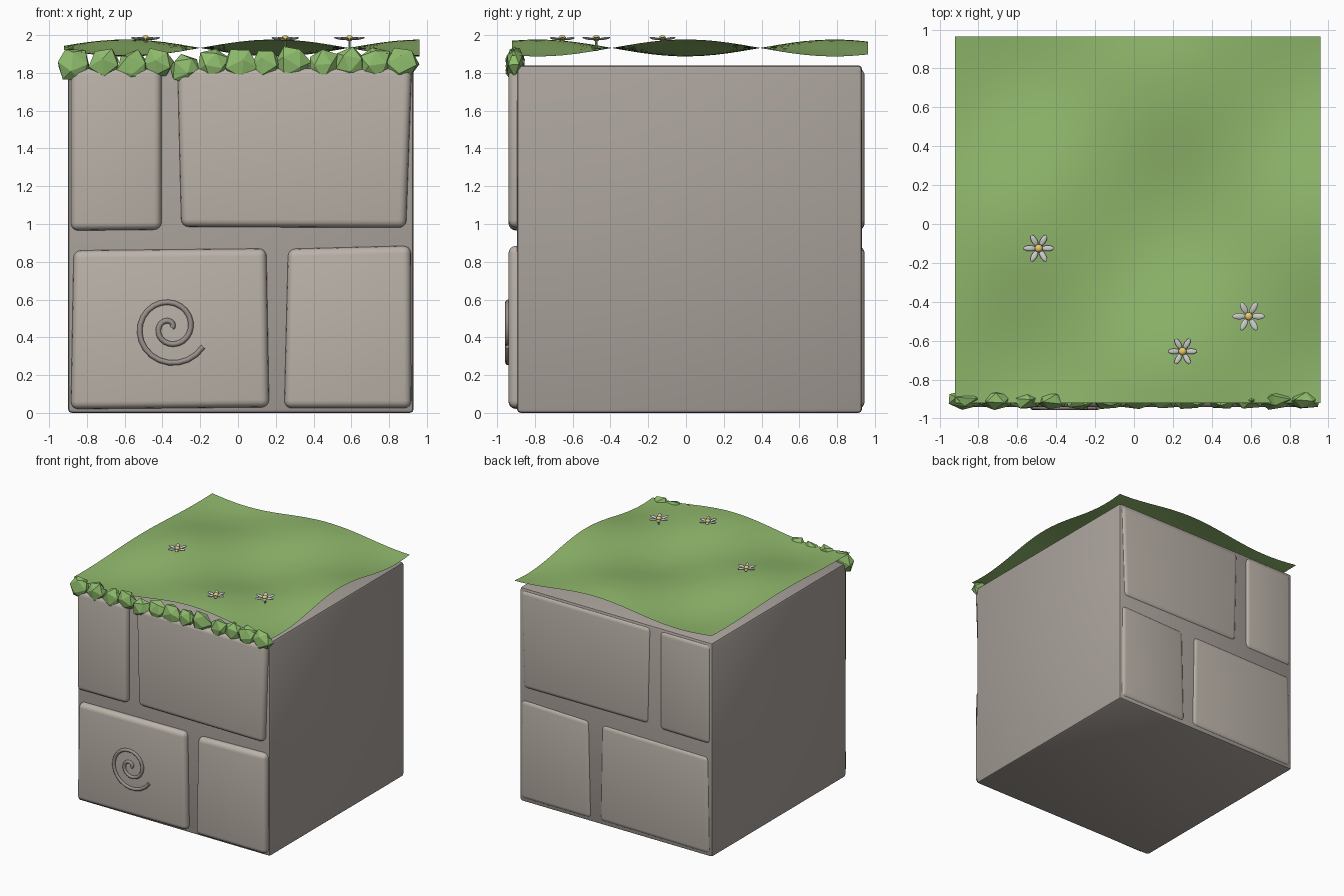
import bpy, bmesh, math, random
from mathutils import Matrix, Vector

if "Cube" in bpy.data.objects:
    bpy.data.objects.remove(bpy.data.objects["Cube"])

random.seed(4)


def material(name, rgb):
    m = bpy.data.materials.new(name)
    m.diffuse_color = (*rgb, 1)
    m.use_nodes = True
    m.node_tree.nodes["Principled BSDF"].inputs["Base Color"].default_value = m.diffuse_color
    return m


MORTAR = material("mortar", (0.40, 0.36, 0.33))
STONE = material("stone", (0.50, 0.45, 0.40))
CARVING = material("carving", (0.32, 0.28, 0.26))
GRASS = material("grass", (0.28, 0.48, 0.15))
LEAF = material("leaf", (0.27, 0.50, 0.15))
WHITE = material("petal_white", (0.85, 0.85, 0.87))
YELLOW = material("pollen_yellow", (0.80, 0.60, 0.15))


def make(name, bm, mat):
    bmesh.ops.recalc_face_normals(bm, faces=bm.faces)
    me = bpy.data.meshes.new(name)
    bm.to_mesh(me)
    bm.free()
    ob = bpy.data.objects.new(name, me)
    bpy.context.collection.objects.link(ob)
    me.materials.append(mat)
    return ob


def smooth(ob, angle=40):
    bpy.ops.object.select_all(action='DESELECT')
    ob.select_set(True)
    bpy.context.view_layer.objects.active = ob
    bpy.ops.object.shade_smooth_by_angle(angle=math.radians(angle))


def block(name, outline, y0, y1, bevel, segs, mat):
    """Prism with an (x, z) outline running from y0 to y1, edges rounded."""
    bm = bmesh.new()
    face = bm.faces.new([bm.verts.new((x, y0, z)) for x, z in outline])
    ext = bmesh.ops.extrude_face_region(bm, geom=[face], use_keep_orig=True)
    for v in ext["geom"]:
        if isinstance(v, bmesh.types.BMVert):
            v.co.y = y1
    bmesh.ops.recalc_face_normals(bm, faces=bm.faces)
    bmesh.ops.bevel(bm, geom=bm.edges[:], offset=bevel, segments=segs,
                    profile=0.5, affect='EDGES')
    smooth(make(name, bm, mat))


# Core cube and the four stones that show on front and back
block("mortar_core", [(-0.90, 0), (0.93, 0), (0.93, 1.84), (-0.90, 1.84)],
      -0.895, 0.932, 0.02, 2, MORTAR)
STONES = {
    "stone_top_left": [(-0.885, 0.965), (-0.405, 0.97), (-0.405, 1.825), (-0.885, 1.825)],
    "stone_top_right": [(-0.30, 0.985), (0.89, 0.98), (0.92, 1.825), (-0.32, 1.825)],
    "stone_bottom_left": [(-0.885, 0.02), (0.165, 0.03), (0.15, 0.87), (-0.87, 0.86)],
    "stone_bottom_right": [(0.245, 0.025), (0.918, 0.025), (0.915, 0.885), (0.265, 0.868)],
}
for name, outline in STONES.items():
    block(name, outline, -0.94, 0.946, 0.04, 4, STONE)

# Raised spiral on the lower left stone
cu = bpy.data.curves.new("spiral_carving", 'CURVE')
cu.dimensions = '3D'
cu.bevel_depth = 0.014
cu.bevel_resolution = 2
cu.use_fill_caps = True
sp = cu.splines.new('POLY')
N = 44
sp.points.add(N)
for i, p in enumerate(sp.points):
    k = -1 + 7.67 * i / N
    a, r = math.pi / 2 * (k + 1), 0.035 + 0.025 * k
    p.co = (-0.36 + r * math.cos(a), -0.943, 0.45 + r * math.sin(a), 1)
spiral = bpy.data.objects.new("spiral_carving", cu)
bpy.context.collection.objects.link(spiral)
cu.materials.append(CARVING)


# Wavy grass sheet
def grass_z(x, y):
    return 1.932 - 0.045 * math.sin(4 * x + 0.8) * math.cos(4 * y)


bm = bmesh.new()
bmesh.ops.create_grid(bm, x_segments=28, y_segments=28, size=1)
for v in bm.verts:
    v.co.x = 0.02 + 0.94 * v.co.x
    v.co.y = 0.022 + 0.942 * v.co.y
    v.co.z = grass_z(v.co.x, v.co.y)
grass = make("grass_sheet", bm, GRASS)
if grass.data.polygons[0].normal.z < 0:
    grass.data.flip_normals()
smooth(grass)

# Faceted leaf clumps hanging along the front edge: (x, z, radius)
CLUMPS = [(-0.87, 1.84, 0.10), (-0.71, 1.85, 0.085), (-0.56, 1.83, 0.09),
          (-0.42, 1.85, 0.085), (-0.28, 1.82, 0.085), (-0.13, 1.845, 0.085),
          (0.01, 1.845, 0.095), (0.15, 1.85, 0.085), (0.285, 1.855, 0.095),
          (0.45, 1.845, 0.085), (0.59, 1.85, 0.085), (0.73, 1.85, 0.09),
          (0.87, 1.85, 0.09)]
for i, (x, z, r) in enumerate(CLUMPS):
    bm = bmesh.new()
    bmesh.ops.create_icosphere(bm, subdivisions=1, radius=1)
    turn = Matrix.Rotation(random.uniform(0, 6.28), 3, 'Y') @ \
        Matrix.Rotation(random.uniform(0, 6.28), 3, 'X')
    for v in bm.verts:
        c = turn @ v.co * random.uniform(0.92, 1.12)
        v.co = Vector((x + c.x * r, -0.905 + c.y * 0.05, z + c.z * r))
    make(f"leaf_clump_{i + 1}", bm, LEAF)


# Six-petalled daisies on short stems
def ball(bm, m):
    bmesh.ops.create_uvsphere(bm, u_segments=10, v_segments=6, radius=1, matrix=m)


for i, (x, y, r) in enumerate([(-0.49, -0.125, 0.08), (0.25, -0.655, 0.076),
                               (0.59, -0.475, 0.085)]):
    base = Matrix.Translation((x, y, 1.975))
    bm = bmesh.new()
    for k in range(6):
        ball(bm, base @ Matrix.Rotation(k * math.pi / 3, 4, 'Z')
             @ Matrix.Rotation(-0.15, 4, 'Y')
             @ Matrix.Translation((r * 0.58, 0, 0))
             @ Matrix.Diagonal((r * 0.42, r * 0.19, 0.007, 1)))
    smooth(make(f"daisy_petals_{i + 1}", bm, WHITE))
    bm = bmesh.new()
    ball(bm, base @ Matrix.Translation((0, 0, 0.008))
         @ Matrix.Diagonal((0.021, 0.021, 0.016, 1)))
    smooth(make(f"daisy_centre_{i + 1}", bm, YELLOW))
    bm = bmesh.new()
    bmesh.ops.create_cone(bm, cap_ends=True, segments=8, radius1=0.006,
                          radius2=0.006, depth=0.06,
                          matrix=Matrix.Translation((x, y, 1.945)))
    make(f"daisy_stem_{i + 1}", bm, LEAF)
